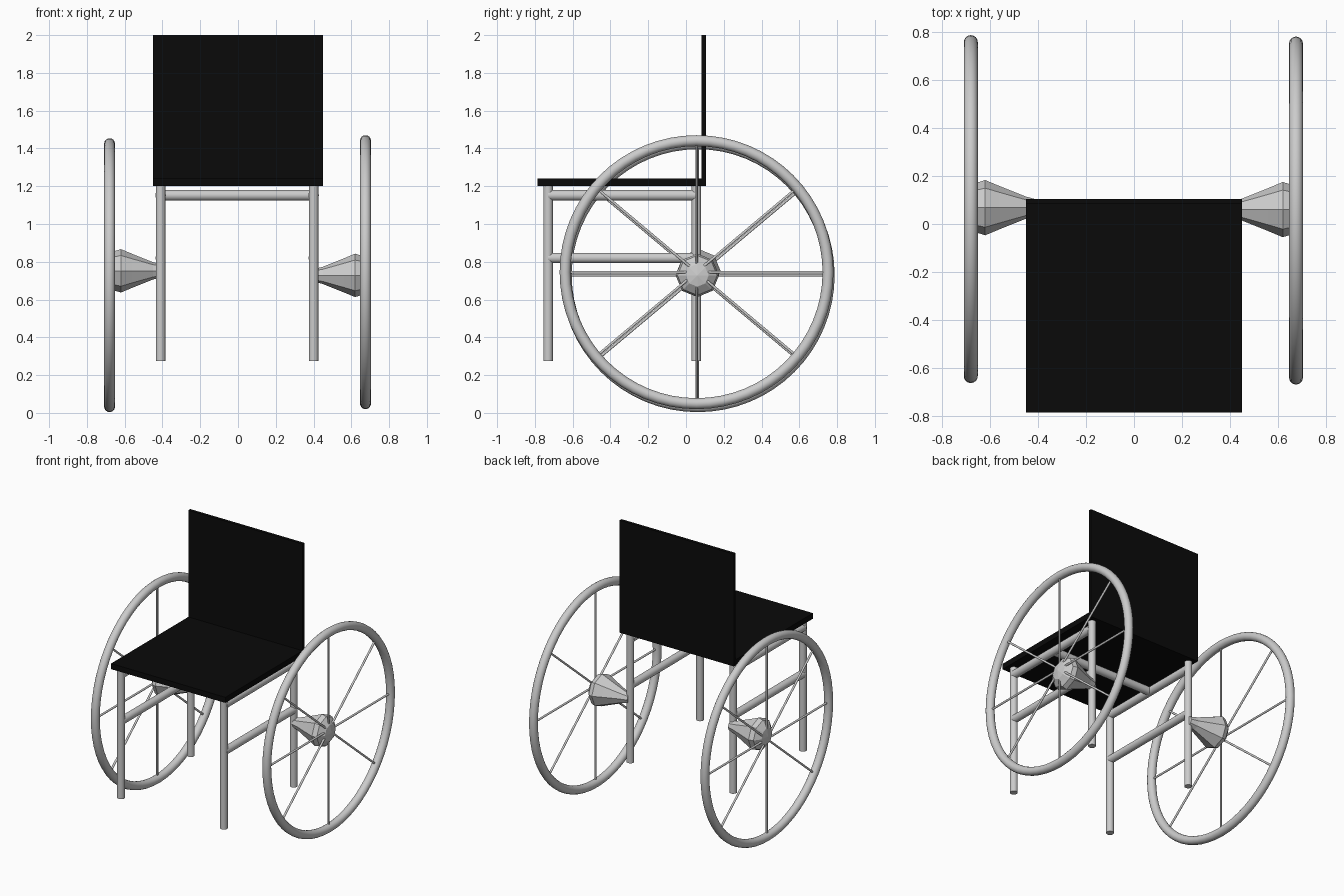
import bpy, bmesh
from math import cos, sin, pi, radians
from mathutils import Vector

if "Cube" in bpy.data.objects:
    bpy.data.objects.remove(bpy.data.objects["Cube"])


def box(name, lo, hi, mat):
    lo, hi = Vector(lo), Vector(hi)
    bpy.ops.mesh.primitive_cube_add(size=1, location=(lo + hi) / 2)
    ob = bpy.context.object
    ob.name = name
    ob.scale = hi - lo
    ob.data.materials.append(mat)


def rod(name, a, b, r, sides=32):
    a, b = Vector(a), Vector(b)
    d = b - a
    bpy.ops.mesh.primitive_cylinder_add(vertices=sides, radius=r, depth=d.length,
                                        location=(a + b) / 2,
                                        rotation=d.to_track_quat('Z', 'Y').to_euler())
    bpy.context.object.name = name
    bpy.ops.object.shade_smooth_by_angle()


def hub(name, side, y, z):
    # eight-sided turned hub along x, flat faces
    profile = [(0.40, 0.033), (0.45, 0.046), (0.56, 0.09), (0.62, 0.115),
               (0.652, 0.105), (0.685, 0.06)]
    bm = bmesh.new()
    rings = [[bm.verts.new((side * x, y + r * cos(k * pi / 4), z + r * sin(k * pi / 4)))
              for k in range(8)] for x, r in profile]
    for p, q in zip(rings, rings[1:]):
        for k in range(8):
            n = (k + 1) % 8
            bm.faces.new((p[k], p[n], q[n], q[k]))
    tip = bm.verts.new((side * 0.695, y, z))
    bm.faces.new(rings[0])
    for k in range(8):
        bm.faces.new((rings[-1][k], rings[-1][(k + 1) % 8], tip))
    bmesh.ops.recalc_face_normals(bm, faces=bm.faces)
    me = bpy.data.meshes.new(name)
    bm.to_mesh(me)
    bm.free()
    bpy.context.collection.objects.link(bpy.data.objects.new(name, me))


black = bpy.data.materials.new("black_fabric")
black.diffuse_color = (0.003, 0.003, 0.003, 1)
black.use_nodes = True
black.node_tree.nodes["Principled BSDF"].inputs["Base Color"].default_value = black.diffuse_color

# seat and backrest
box("seat", (-0.45, -0.785, 1.20), (0.45, 0.105, 1.24), black)
box("backrest", (-0.45, 0.083, 1.20), (0.45, 0.105, 2.0), black)

# cross bar under the middle of the seat
rod("cross_bar", (-0.41, -0.33, 1.152), (0.40, -0.33, 1.152), 0.028)

# per side: leg x, wheel centre, hub centre
sides = [("right", 1, 0.40, (0.675, 0.056, 0.745), (0.06, 0.728)),
         ("left", -1, -0.41, (-0.68, 0.062, 0.729), (0.068, 0.752))]
for label, s, lx, c, h in sides:
    # legs and side rails
    rod(f"{label}_front_leg", (lx, -0.73, 0.275), (lx, -0.73, 1.205), 0.025)
    rod(f"{label}_back_leg", (lx, 0.055, 0.275), (lx, 0.055, 1.205), 0.025)
    rod(f"{label}_seat_rail", (lx, -0.73, 1.152), (lx, 0.05, 1.152), 0.028)
    rod(f"{label}_lower_rail", (lx, -0.73, 0.82), (lx, 0.05, 0.82), 0.027)
    # wheel rim
    bpy.ops.mesh.primitive_torus_add(major_radius=0.696, minor_radius=0.029,
                                     major_segments=64, minor_segments=16,
                                     location=c, rotation=(0, pi / 2, 0))
    bpy.context.object.name = f"{label}_wheel_rim"
    bpy.ops.object.shade_smooth_by_angle(angle=radians(60))
    # spokes run the full diameter
    for i, deg in enumerate((0, 40, 90, 140)):
        d = Vector((0, cos(radians(deg)), sin(radians(deg)))) * 0.69
        rod(f"{label}_spoke_{i + 1}", Vector(c) - d, Vector(c) + d, 0.007, 12)
    hub(f"{label}_hub", s, *h)
